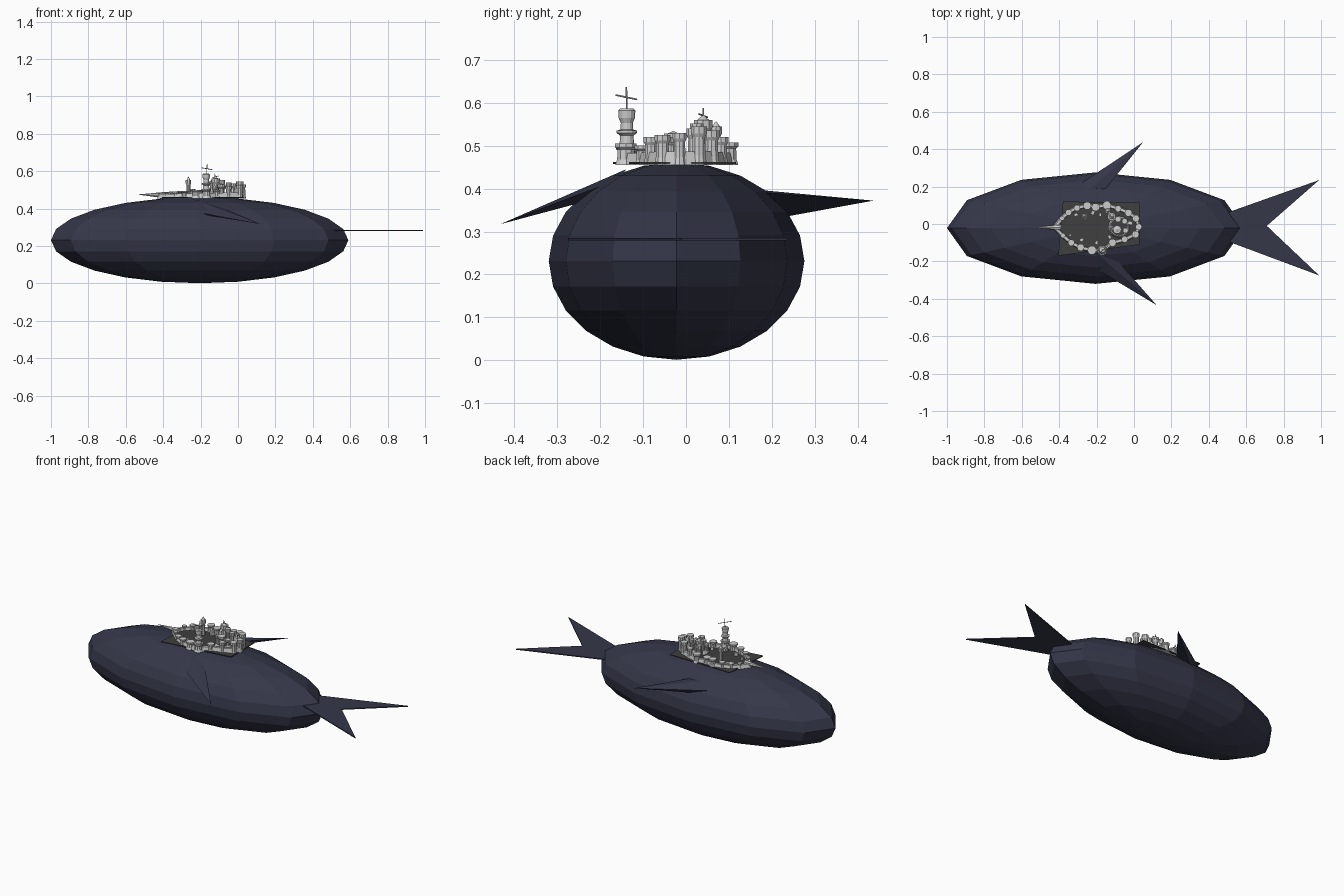
import bpy, bmesh, math
from mathutils import Matrix, Vector


def material(name, rgb):
    m = bpy.data.materials.new(name)
    m.diffuse_color = (*rgb, 1)
    return m


HIDE = material("dark_hide", (0.035, 0.038, 0.066))
DECK = material("dark_deck", (0.05, 0.05, 0.05))


def finish(bm, name, mat=None):
    bmesh.ops.recalc_face_normals(bm, faces=bm.faces)
    me = bpy.data.meshes.new(name)
    bm.to_mesh(me)
    bm.free()
    ob = bpy.data.objects.new(name, me)
    bpy.context.collection.objects.link(ob)
    if mat:
        me.materials.append(mat)
    return ob


def plate(name, pts, z, thick, mat):
    bm = bmesh.new()
    f = bm.faces.new([bm.verts.new((x, y, z)) for x, y in pts])
    r = bmesh.ops.extrude_face_region(bm, geom=[f])
    bmesh.ops.translate(bm, vec=(0, 0, thick),
                        verts=[v for v in r["geom"] if isinstance(v, bmesh.types.BMVert)])
    return finish(bm, name, mat)


def lathe(bm, x, y, profile, n=10):
    # stacked rings of (radius, z), capped top and bottom
    rings = [[bm.verts.new((x + r * math.cos(2 * math.pi * i / n),
                            y + r * math.sin(2 * math.pi * i / n), z)) for i in range(n)]
             for r, z in profile]
    for a, b in zip(rings, rings[1:]):
        for i in range(n):
            j = (i + 1) % n
            bm.faces.new((a[i], a[j], b[j], b[i]))
    bm.faces.new(rings[0][::-1])
    bm.faces.new(rings[-1])


def tower(bm, x, y, r, top, z0=0.455, roof=0.0, flare=1.25):
    h = top - z0
    prof = [(r * 1.1, z0), (r * 0.9, z0 + h * 0.25), (r * 0.85, z0 + h * 0.72),
            (r * flare, z0 + h * 0.82), (r * flare, top)]
    if roof:
        prof += [(r * 0.8, top), (0.0008, top + roof)]
    lathe(bm, x, y, prof)


def bar(bm, a, b, r, r2=None):
    a, b = Vector(a), Vector(b)
    d = b - a
    m = Matrix.Translation((a + b) / 2) @ d.to_track_quat('Z', 'Y').to_matrix().to_4x4()
    bmesh.ops.create_cone(bm, cap_ends=True, segments=8, radius1=r,
                          radius2=r if r2 is None else r2, depth=d.length, matrix=m)


# body
bm = bmesh.new()
bmesh.ops.create_uvsphere(bm, u_segments=12, v_segments=12, radius=1,
                          matrix=Matrix.Translation((-0.205, -0.022, 0.231))
                          @ Matrix.Diagonal((0.795, 0.298, 0.23, 1)))
finish(bm, "body", HIDE)

# forked tail
plate("tail", [(0.44, 0.04), (0.99, 0.235), (0.71, -0.01), (0.99, -0.275), (0.44, -0.07)],
      0.279, 0.006, HIDE)

# side fins: blade with a diamond root
def fin(name, root, tip):
    bm = bmesh.new()
    q = [bm.verts.new(p) for p in root]
    t = bm.verts.new(tip)
    bm.faces.new(q)
    for i in range(4):
        bm.faces.new((q[i], q[(i + 1) % 4], t))
    finish(bm, name, HIDE)


fin("front_fin", [(-0.32, -0.17, 0.40), (-0.22, -0.14, 0.445), (-0.12, -0.16, 0.42),
                  (-0.2, -0.235, 0.37)], (0.12, -0.433, 0.317))
fin("back_fin", [(-0.34, 0.18, 0.36), (-0.24, 0.18, 0.396), (-0.15, 0.19, 0.39),
                 (-0.2, 0.24, 0.336)], (0.048, 0.437, 0.372))

# deck under the town
plate("deck", [(-0.38, 0.12), (0.03, 0.115), (0.03, -0.11), (-0.405, -0.17)], 0.457, 0.005, DECK)

# ring of town wall: (x, y, tower radius, tower top)
ring = [(-0.42, -0.018, 0.012, 0.482), (-0.385, 0.03, 0.012, 0.488), (-0.35, 0.062, 0.016, 0.49),
        (-0.305, 0.085, 0.016, 0.495), (-0.25, 0.098, 0.02, 0.505), (-0.205, 0.09, 0.02, 0.50),
        (-0.145, 0.1, 0.021, 0.508), (-0.085, 0.082, 0.016, 0.52), (-0.03, 0.06, 0.018, 0.535),
        (0.01, 0.03, 0.018, 0.545), (0.025, -0.015, 0.016, 0.53), (0.008, -0.055, 0.018, 0.525),
        (-0.05, -0.082, 0.016, 0.52), (-0.115, -0.1, 0.019, 0.50), (-0.17, -0.14, 0.024, 0.505),
        (-0.225, -0.14, 0.022, 0.50), (-0.285, -0.125, 0.018, 0.495), (-0.335, -0.1, 0.016, 0.49),
        (-0.38, -0.062, 0.012, 0.487)]
bm = bmesh.new()
for (x, y, r, top), (x2, y2, _, top2) in zip(ring, ring[1:] + ring[:1]):
    a, b = Vector((x, y, 0)), Vector((x2, y2, 0))
    d = (b - a).normalized()
    out = Vector((-d.y, d.x, 0))
    vs = []
    for p in (a, b):
        zt = 0.477 + 0.01 * (p.x + 0.42) / 0.45
        for off, z in ((0.014, 0.455), (-0.01, 0.455), (-0.007, zt), (0.008, zt)):
            vs.append(bm.verts.new(p + out * off + Vector((0, 0, z))))
    bm.faces.new(vs[:4])
    bm.faces.new(vs[4:])
    for i in range(4):
        j = (i + 1) % 4
        bm.faces.new((vs[i], vs[j], vs[4 + j], vs[4 + i]))
finish(bm, "town_wall")

bm = bmesh.new()
for x, y, r, top in ring:
    tower(bm, x, y, r, top, flare=1.1)
finish(bm, "wall_towers")

# prow spike
bm = bmesh.new()
bar(bm, (-0.39, -0.018, 0.472), (-0.53, -0.018, 0.475), 0.017, 0.001)
finish(bm, "prow_spike")

# main tower with tilted mast
bm = bmesh.new()
lathe(bm, -0.17, -0.138, [(0.022, 0.455), (0.017, 0.50), (0.014, 0.553), (0.019, 0.565),
                          (0.02, 0.582), (0.015, 0.587)], 12)
lathe(bm, -0.17, -0.138, [(0.014, 0.522), (0.024, 0.53), (0.024, 0.535), (0.014, 0.538)], 12)
finish(bm, "main_tower")
bm = bmesh.new()
bar(bm, (-0.168, -0.138, 0.585), (-0.165, -0.139, 0.637), 0.002)
bar(bm, (-0.195, -0.163, 0.618), (-0.137, -0.115, 0.608), 0.002)
finish(bm, "mast")

# inner citadel
bm = bmesh.new()
lathe(bm, -0.08, -0.015, [(0.06, 0.455), (0.05, 0.484), (0.044, 0.484), (0.044, 0.46)], 16)
finish(bm, "citadel_wall")
bm = bmesh.new()
for x, y, r, top, roof in [(-0.12, 0.04, 0.018, 0.56, 0.012), (-0.085, 0.025, 0.013, 0.552, 0),
                           (-0.09, -0.03, 0.018, 0.528, 0.006), (-0.045, -0.035, 0.012, 0.52, 0),
                           (-0.125, -0.02, 0.012, 0.515, 0.012), (-0.14, 0.07, 0.012, 0.545, 0.012),
                           (-0.265, 0.042, 0.012, 0.552, 0.02), (-0.05, 0.015, 0.012, 0.54, 0)]:
    tower(bm, x, y, r, top, roof=roof)
bar(bm, (-0.12, 0.04, 0.56), (-0.125, 0.04, 0.588), 0.002)
bar(bm, (-0.135, 0.05, 0.566), (-0.105, 0.03, 0.574), 0.002)
finish(bm, "citadel_towers")

# small houses inside the wall
bm = bmesh.new()
for x, y, s in [(-0.31, 0.05, 0.02), (-0.22, 0.06, 0.022), (-0.18, 0.05, 0.018),
                (-0.28, -0.085, 0.02), (-0.2, -0.1, 0.02), (-0.13, -0.07, 0.02),
                (-0.02, 0.005, 0.024), (-0.34, -0.06, 0.014)]:
    bmesh.ops.create_cube(bm, size=1, matrix=Matrix.Translation((x, y, 0.46 + s * 0.5))
                          @ Matrix.Rotation(x * 9, 4, 'Z') @ Matrix.Diagonal((s, s * 0.8, s, 1)))
finish(bm, "houses")
